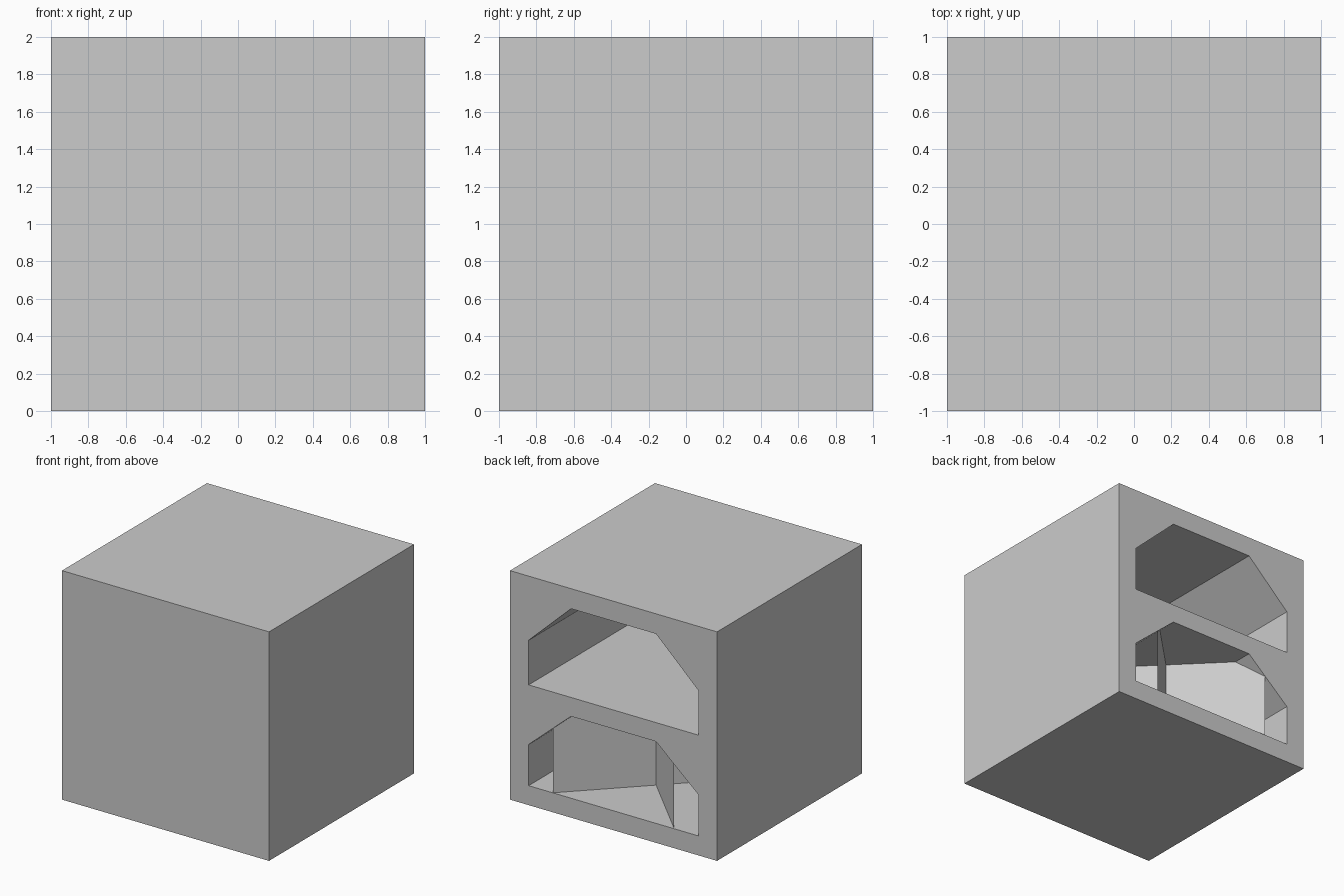
import bpy, math

if "Cube" in bpy.data.objects:
    bpy.data.objects.remove(bpy.data.objects["Cube"])

W, TOP_W = 0.82, 0.41       # half widths of the chambers: base and top
BACK, INNER = 1.0, -0.82    # open end and closed end of the chambers


def make_mesh(name, verts, faces):
    mesh = bpy.data.meshes.new(name)
    mesh.from_pydata(verts, [], faces)
    obj = bpy.data.objects.new(name, mesh)
    bpy.context.collection.objects.link(obj)
    return obj


def chamber_cutter(name, z0, z1, z2):
    # Six-sided arch profile swept along y, poking out through the back
    half = [(W, z0), (W, z1), (TOP_W, z2)]
    prof = half + [(-x, z) for x, z in reversed(half)]
    n = len(prof)
    verts = [(x, y, z) for y in (INNER, BACK + 0.2) for x, z in prof]
    faces = [tuple(range(n)), tuple(reversed(range(n, 2 * n)))]
    faces += [(i, i + n, (i + 1) % n + n, (i + 1) % n) for i in range(n)]
    obj = make_mesh(name, verts, faces)
    obj.hide_render = True
    obj.hide_viewport = True
    obj.display_type = 'WIRE'
    return obj


# Main block
bpy.ops.mesh.primitive_cube_add(size=2, location=(0, 0, 1))
body = bpy.context.object
body.name = "block_body"

# Two arched chambers opening at the back
for name, z in (("lower_chamber_cutter", (0.17, 0.53, 0.885)),
                ("upper_chamber_cutter", (1.05, 1.44, 1.825))):
    mod = body.modifiers.new(name, 'BOOLEAN')
    mod.operation = 'DIFFERENCE'
    mod.solver = 'EXACT'
    mod.object = chamber_cutter(name, *z)

# Crossed thin panels standing in the lower chamber
half_len = 0.585 * math.sqrt(2)
for i, angle in enumerate((45, -45)):
    panel = make_mesh(f"crossed_panel_{i + 1}",
                      [(-half_len, 0, 0.17), (half_len, 0, 0.17),
                       (half_len, 0, 0.885), (-half_len, 0, 0.885)],
                      [(0, 1, 2, 3)])
    panel.location.y = BACK - 0.587
    panel.rotation_euler.z = math.radians(angle)
